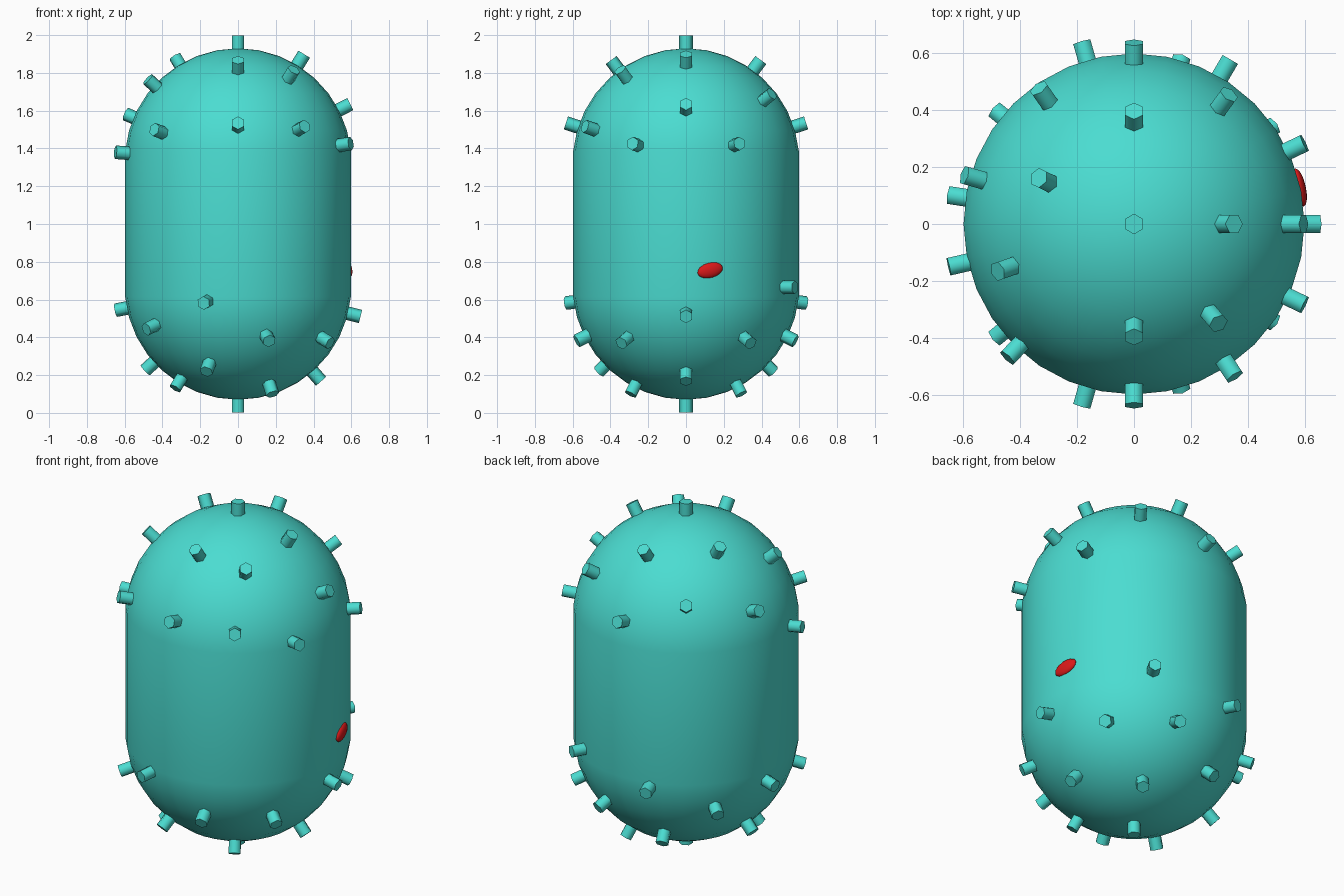
import bpy, math
from mathutils import Vector, Matrix

if "Cube" in bpy.data.objects:
    bpy.data.objects.remove(bpy.data.objects["Cube"])

R, LOW, HIGH, TIP = 0.6, 0.67, 1.33, 0.668


def material(name, rgb):
    m = bpy.data.materials.new(name)
    m.diffuse_color = (*rgb, 1)
    m.use_nodes = True
    m.node_tree.nodes["Principled BSDF"].inputs["Base Color"].default_value = m.diffuse_color
    return m


def finish(name, mat, angle):
    ob = bpy.context.object
    ob.name = name
    ob.data.materials.append(mat)
    bpy.ops.object.shade_smooth_by_angle(angle=math.radians(angle))
    return ob


teal = material("teal", (0.07, 0.72, 0.64))
red = material("red", (0.7, 0.01, 0.01))

# Capsule body: sphere whose halves are pulled apart, forming the straight wall
bpy.ops.mesh.primitive_uv_sphere_add(segments=32, ring_count=17, radius=R)
body = bpy.context.object
for v in body.data.vertices:
    v.co.z += HIGH if v.co.z > 0 else LOW
finish("capsule_body", teal, 60)


# Hexagonal stud pointing out of a dome centre towards an approximate tip position
def stud(name, tip, centre_z):
    c = Vector((0, 0, centre_z))
    d = (Vector(tip) - c).normalized()
    length = 0.12
    bpy.ops.mesh.primitive_cylinder_add(vertices=6, radius=0.036, depth=length,
                                        location=c + d * (TIP - length / 2))
    bpy.context.object.rotation_euler = d.to_track_quat('Z', 'Y').to_euler()
    finish(name, teal, 65)


top = [(0, 0, 2), (.345, 0, 1.89), (0, .39, 1.86), (0, -.39, 1.86),
       (-.33, .16, 1.88), (.28, -.33, 1.79), (.34, -.515, 1.51),
       (0, .62, 1.53), (0, -.62, 1.53), (-.43, -.455, 1.495),
       (-.46, -.16, 1.75), (-.59, .17, 1.58), (-.65, -.15, 1.38),
       (.585, 0, 1.63), (.59, .28, 1.425), (.59, -.28, 1.425),
       (.315, .43, 1.67), (-.325, .463, 1.65)]
bottom = [(0, 0, 0), (.63, 0, .515), (.42, 0, .19), (-.64, .1, .545),
          (-.47, .08, .245), (-.32, -.2, .15), (.32, .547, .665)]
# Lower studs that come in front/back pairs
for x, y, z in [(.47, .33, .38), (.16, .56, .39), (-.16, .44, .24),
                (.175, .28, .125), (-.175, .61, .585), (-.47, .385, .45)]:
    bottom += [(x, y, z), (x, -y, z)]

for i, p in enumerate(top):
    stud(f"upper_stud_{i + 1}", p, HIGH)
for i, p in enumerate(bottom):
    stud(f"lower_stud_{i + 1}", p, LOW)

# Flattened red oval spot on the right wall
n = Vector((.59, .13, 0)).normalized()
bpy.ops.mesh.primitive_uv_sphere_add(segments=16, ring_count=8, radius=1)
spot = bpy.context.object
spot.matrix_world = (Matrix.Translation(n * 0.594 + Vector((0, 0, .755)))
                     @ Matrix.Rotation(math.atan2(n.y, n.x), 4, 'Z')
                     @ Matrix.Rotation(math.radians(14), 4, 'X')
                     @ Matrix.Diagonal((.022, .07, .04, 1)))
finish("red_spot", red, 60)
